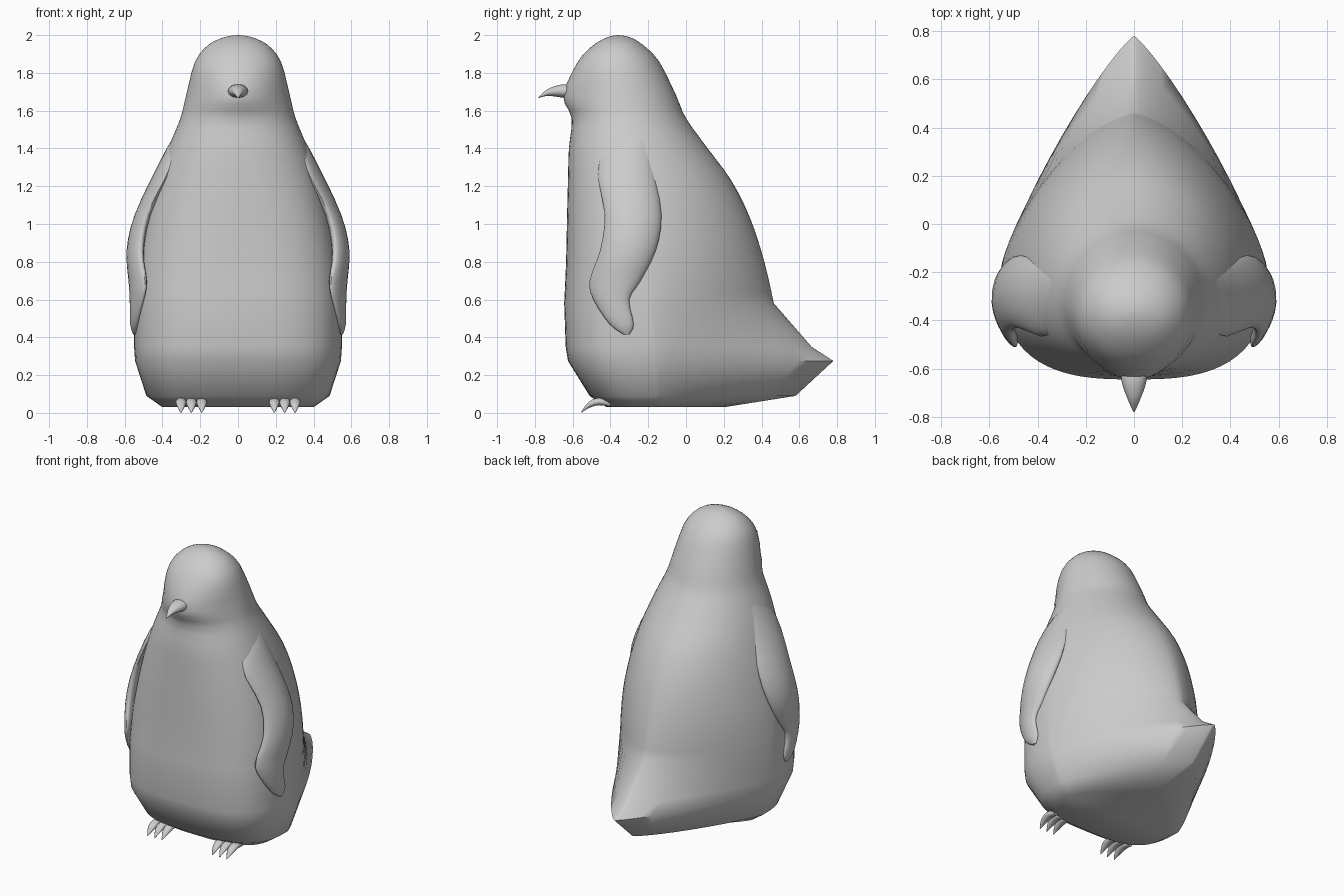
import bpy, bmesh, math

if "Cube" in bpy.data.objects:
    bpy.data.objects.remove(bpy.data.objects["Cube"])

grey = bpy.data.materials.new("soft_grey")
grey.diffuse_color = (0.6, 0.6, 0.6, 1)
grey.use_nodes = True
grey.node_tree.nodes["Principled BSDF"].inputs["Base Color"].default_value = grey.diffuse_color


def loft(name, rings, angle=50):
    """Skin a list of equal-length point rings and cap both ends."""
    bm = bmesh.new()
    vr = [[bm.verts.new(p) for p in ring] for ring in rings]
    n = len(vr[0])
    for a, b in zip(vr, vr[1:]):
        for i in range(n):
            j = (i + 1) % n
            bm.faces.new((a[i], a[j], b[j], b[i]))
    bm.faces.new(vr[0][::-1])
    bm.faces.new(vr[-1])
    bmesh.ops.recalc_face_normals(bm, faces=bm.faces)
    me = bpy.data.meshes.new(name)
    bm.to_mesh(me)
    bm.free()
    me.materials.append(grey)
    ob = bpy.data.objects.new(name, me)
    bpy.context.collection.objects.link(ob)
    bpy.ops.object.select_all(action='DESELECT')
    ob.select_set(True)
    bpy.context.view_layer.objects.active = ob
    bpy.ops.object.shade_smooth_by_angle(angle=math.radians(angle))
    return ob


def circle(n):
    return [(math.cos(2 * math.pi * i / n), math.sin(2 * math.pi * i / n)) for i in range(n)]


def spow(v, e):
    return math.copysign(abs(v) ** e, v)


def ramp(z, z0, z1, a, b):
    """Blend from a to b while z goes from z0 to z1."""
    return a + (b - a) * min(1, max(0, (z - z0) / (z1 - z0)))


def body_ring(z, w, yf, yb):
    """Section that is boxy in front and wedge-shaped behind, rounder with height."""
    yc = -0.15 - 0.21 * min(1, z / 1.8) ** 1.3
    front = ramp(z, 0.3, 1.5, 3.0, 2.1) - 0.4 * max(0, 1 - abs(z - 1.68) / 0.18)
    back = ramp(z, 0.28, 0.6, 1.18, 1.5) + ramp(z, 0.6, 1.5, 0, 0.5)
    ring = []
    for c, s in circle(64):
        p, depth = (back, yb - yc) if s > 0 else (front, yc - yf)
        ring.append((w * spow(c, 2 / p), yc + depth * spow(s, 2 / p), z))
    return ring


def smooth(stations, steps):
    """Add in-between stations along a curve through the given ones."""
    out = []
    last = len(stations) - 1
    for i in range(last):
        a, b, c, d = (stations[min(last, max(0, i + k))] for k in (-1, 0, 1, 2))
        for s in range(steps):
            t = s / steps
            out.append([q + 0.5 * t * (r - p + t * (2 * p - 5 * q + 4 * r - u + t * (3 * (q - r) + u - p)))
                        for p, q, r, u in zip(a, b, c, d)])
    return out + [stations[-1]]


# Body with tail and head: height, half width, front y, back y
body = [
    (0.03, 0.40, -0.42, 0.20), (0.09, 0.485, -0.51, 0.58), (0.275, 0.545, -0.625, 0.78),
    (0.35, 0.55, -0.637, 0.665), (0.58, 0.55, -0.645, 0.465), (0.80, 0.53, -0.635, 0.415),
    (1.03, 0.485, -0.63, 0.34), (1.23, 0.43, -0.625, 0.24), (1.40, 0.37, -0.62, 0.115),
    (1.56, 0.305, -0.605, 0.0), (1.68, 0.275, -0.65, -0.052), (1.86, 0.227, -0.572, -0.142),
    (1.95, 0.155, -0.487, -0.23), (1.99, 0.07, -0.412, -0.30), (2.0, 0.004, -0.364, -0.356),
]
lower = body[:5]
upper = smooth(body[4:], 3)
loft("body", [body_ring(*r) for r in lower + upper[1:]], 60)


def flipper_ring(side, z, yf, yb, xo, th):
    """Flat oval section whose front and back edges bend towards the body."""
    ring = []
    for c, s in circle(24):
        y = (yf + yb) / 2 + (yb - yf) / 2 * c
        x = xo - th / 2 + th / 2 * s - 1.2 * (y + 0.3) ** 2
        ring.append((side * x, y, z))
    return ring


# Flippers: height, front y, back y, outer x, thickness
flipper = smooth([
    (1.52, -0.24, -0.20, 0.31, 0.02), (1.33, -0.46, -0.175, 0.415, 0.07),
    (1.05, -0.43, -0.13, 0.547, 0.09), (0.86, -0.455, -0.16, 0.59, 0.09),
    (0.70, -0.51, -0.24, 0.583, 0.075), (0.60, -0.49, -0.30, 0.58, 0.06),
    (0.47, -0.405, -0.277, 0.572, 0.04), (0.415, -0.33, -0.30, 0.556, 0.02),
], 3)
for side, label in ((-1, "left"), (1, "right")):
    loft(label + "_flipper", [flipper_ring(side, *r) for r in flipper])


def horn(name, x, stations):
    """Curved spike along y: each station is y, centre z, half width, half height."""
    loft(name, [[(x + w * c, y, z + h * s) for c, s in circle(14)]
                for y, z, w, h in smooth(stations, 3)])


# Hooked beak
horn("beak", 0, [(-0.60, 1.70, 0.055, 0.038), (-0.66, 1.704, 0.05, 0.035),
                 (-0.73, 1.697, 0.025, 0.019), (-0.78, 1.669, 0.002, 0.002)])

# Three claws on each foot
claw = [(-0.40, 0.05, 0.018, 0.018), (-0.46, 0.06, 0.028, 0.020),
        (-0.515, 0.042, 0.023, 0.017), (-0.553, 0.004, 0.003, 0.004)]
for side, label in ((-1, "left"), (1, "right")):
    for k in range(3):
        horn(f"{label}_claw_{k + 1}", side * (0.192 + 0.055 * k), claw)
